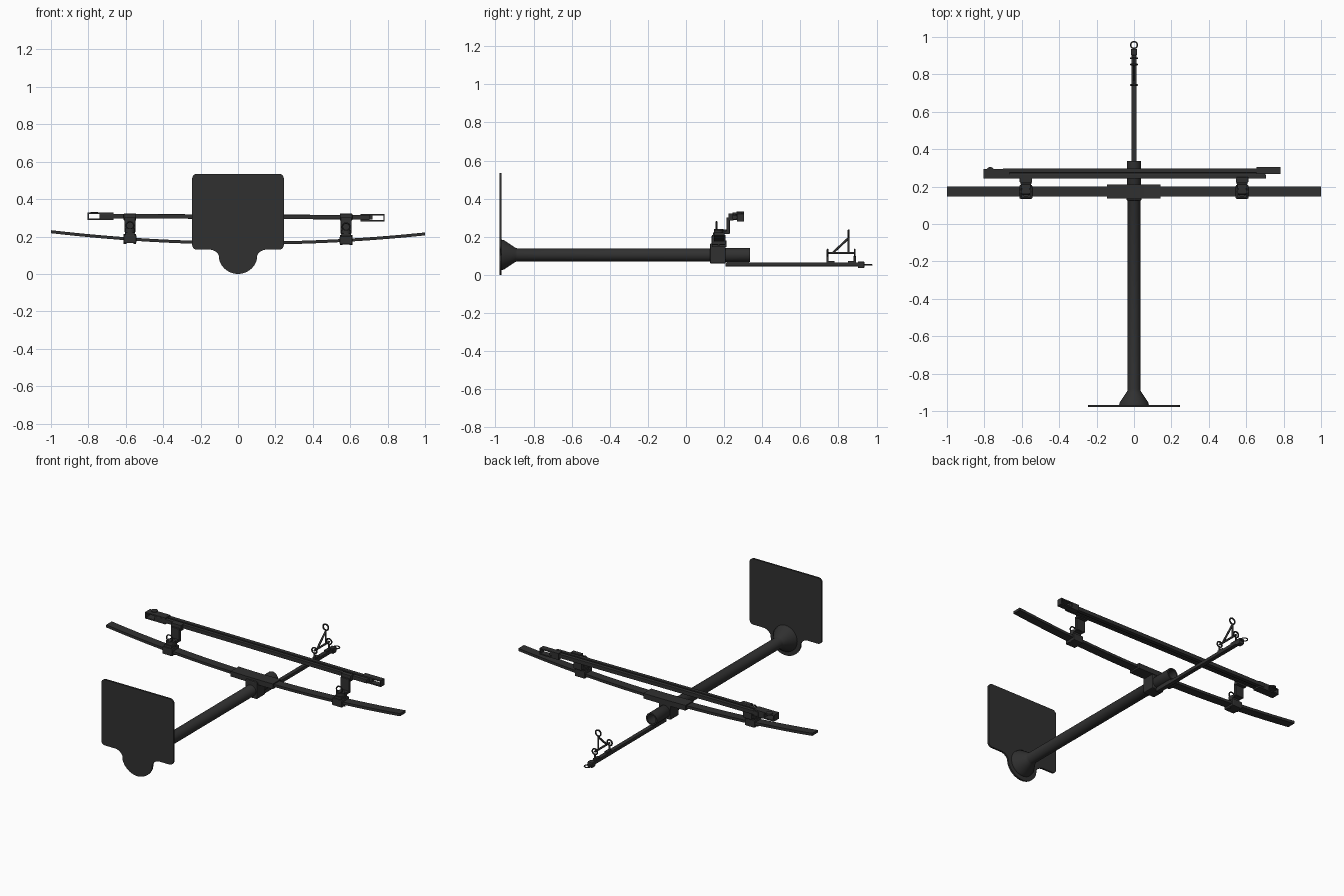
import bpy, bmesh, math
from mathutils import Vector

if "Cube" in bpy.data.objects:
    bpy.data.objects.remove(bpy.data.objects["Cube"])

dark = bpy.data.materials.new("dark_grey")
dark.diffuse_color = (0.03, 0.03, 0.03, 1)
dark.use_nodes = True
dark.node_tree.nodes["Principled BSDF"].inputs["Base Color"].default_value = dark.diffuse_color


def finish(name, bm, smooth=False, bevel=0):
    bmesh.ops.recalc_face_normals(bm, faces=bm.faces)
    me = bpy.data.meshes.new(name)
    bm.to_mesh(me)
    bm.free()
    me.materials.append(dark)
    ob = bpy.data.objects.new(name, me)
    bpy.context.collection.objects.link(ob)
    if bevel:
        m = ob.modifiers.new("bevel", 'BEVEL')
        m.width, m.segments = bevel, 2
    if smooth:
        bpy.ops.object.select_all(action='DESELECT')
        ob.select_set(True)
        bpy.context.view_layer.objects.active = ob
        bpy.ops.object.shade_smooth_by_angle(angle=math.radians(35))
    return ob


def box(name, x, y, z, bevel=0.002):
    bm = bmesh.new()
    bmesh.ops.create_cube(bm, size=1)
    for v in bm.verts:
        v.co = [(r[0] + r[1]) / 2 + c * (r[1] - r[0]) for r, c in zip((x, y, z), v.co)]
    return finish(name, bm, bevel=bevel)


def rod(name, a, b, r, n=16):
    a, b = Vector(a), Vector(b)
    bm = bmesh.new()
    bmesh.ops.create_cone(bm, cap_ends=True, segments=n, radius1=r, radius2=r, depth=(b - a).length)
    q = Vector((0, 0, 1)).rotation_difference(b - a)
    for v in bm.verts:
        v.co = (a + b) / 2 + q @ v.co
    return finish(name, bm, True)


def lathe_y(name, pts, zc, n=40):
    """Revolve (y, radius) points about the y axis at height zc."""
    bm = bmesh.new()
    rings = [[bm.verts.new((r * math.cos(math.tau * i / n), y, zc + r * math.sin(math.tau * i / n)))
              for i in range(n)] for y, r in pts]
    for p, q in zip(rings, rings[1:] + rings[:1]):
        for i in range(n):
            bm.faces.new((p[i], p[(i + 1) % n], q[(i + 1) % n], q[i]))
    return finish(name, bm, True)


def ring(name, c, R, r, flat=False, n=28, k=8):
    """Torus facing y, or lying flat."""
    bm = bmesh.new()
    vs = []
    for i in range(n):
        a = math.tau * i / n
        for j in range(k):
            b = math.tau * j / k
            d = R + r * math.cos(b)
            u, v, w = d * math.cos(a), d * math.sin(a), r * math.sin(b)
            vs.append(bm.verts.new(Vector(c) + Vector((u, v, w) if flat else (u, w, v))))
    for i in range(n):
        for j in range(k):
            i2, j2 = (i + 1) % n, (j + 1) % k
            bm.faces.new((vs[i * k + j], vs[i2 * k + j], vs[i2 * k + j2], vs[i * k + j2]))
    return finish(name, bm, True)


def arc(cx, cz, r, a0, a1, n=8):
    return [(cx + r * math.cos(math.radians(a0 + (a1 - a0) * i / n)),
             cz + r * math.sin(math.radians(a0 + (a1 - a0) * i / n))) for i in range(n + 1)]


# front plate: rounded square flowing into a round tab
half = arc(0, 0.105, 0.105, 270, 342, 12) + arc(0.152, 0.075, 0.055, 155, 90, 8)
half += arc(0.22, 0.155, 0.025, 270, 360, 6) + arc(0.22, 0.51, 0.025, 0, 90, 6)
outline = half + [(-x, z) for x, z in reversed(half[1:])]
bm = bmesh.new()
f = bm.faces.new([bm.verts.new((x, -0.979, z)) for x, z in outline])
ext = bmesh.ops.extrude_face_region(bm, geom=[f])["geom"]
bmesh.ops.translate(bm, vec=(0, 0.011, 0), verts=[v for v in ext if isinstance(v, bmesh.types.BMVert)])
finish("front_plate", bm)

# main tube with flared foot and open rear end
lathe_y("main_tube", [(-0.97, 0.001), (-0.97, 0.08), (-0.955, 0.077), (-0.895, 0.037), (-0.885, 0.034),
                      (0.20, 0.034), (0.205, 0.037), (0.336, 0.037), (0.336, 0.028), (0.24, 0.028),
                      (0.24, 0.001)], 0.105)


# curved cross limb
def limb_z(x):
    return 0.165 + 0.055 * x * x - 0.006 * x


def limb(name, x0, x1, y0, y1, t0, t1, n):
    bm = bmesh.new()
    rows = []
    for i in range(n + 1):
        x = x0 + (x1 - x0) * i / n
        z = limb_z(x)
        rows.append([bm.verts.new(p) for p in ((x, y0, z + t0), (x, y1, z + t0), (x, y1, z + t1), (x, y0, z + t1))])
    for p, q in zip(rows, rows[1:]):
        for j in range(4):
            bm.faces.new((p[j], p[(j + 1) % 4], q[(j + 1) % 4], q[j]))
    bm.faces.new(rows[0])
    bm.faces.new(rows[-1])
    return finish(name, bm, True)


limb("cross_limb", -1, 1, 0.147, 0.201, -0.008, 0.008, 48)
limb("limb_sleeve", -0.145, 0.142, 0.136, 0.212, -0.018, 0.014, 8)
box("limb_saddle", (-0.04, 0.04), (0.126, 0.208), (0.06, 0.165), 0.006)

# two bracket towers that carry the sight bar
for side, cx in (("left", -0.578), ("right", 0.578)):
    z = limb_z(cx)
    box(side + "_clamp", (cx - 0.034, cx + 0.034), (0.135, 0.208), (z - 0.022, z + 0.022), 0.004)
    box(side + "_clamp_cap", (cx - 0.025, cx + 0.025), (0.142, 0.2), (z + 0.02, z + 0.036))
    rod(side + "_swivel", (cx, 0.172, z + 0.03), (cx, 0.172, z + 0.055), 0.026, 24)
    box(side + "_arm_foot", (cx - 0.026, cx + 0.026), (0.19, 0.228), (z + 0.034, z + 0.05))
    box(side + "_arm", (cx - 0.029, cx + 0.029), (0.212, 0.23), (z + 0.036, 0.302))
    box(side + "_arm_head", (cx - 0.033, cx + 0.033), (0.222, 0.25), (0.286, 0.322))
    ring(side + "_thumb_ring", (cx, 0.16, z + 0.072), 0.02, 0.004)
    for dx in (-0.026, 0.026):
        rod(side + "_clamp_bolt", (cx + dx, 0.172, z - 0.026), (cx + dx, 0.172, z + 0.028), 0.007, 12)

# sight bar: two rails joined by a thin web
for name, x0, x1, y0, y1 in (("front_rail", -0.74, 0.706, 0.243, 0.265), ("rear_rail", -0.70, 0.72, 0.274, 0.298)):
    ob = box(name, (x0, x1), (y0, y1), (-0.012, 0.012))
    ob.location.z, ob.rotation_euler.y = 0.306, 0.004
web = box("rail_web", (-0.70, 0.70), (0.255, 0.285), (-0.007, 0.007))
web.location.z, web.rotation_euler.y = 0.306, 0.004

# open fork frames at both ends of the bar
for side, s, xo, xi, xs, y, zc in (("left", -1, 0.804, 0.738, 0.665, (0.244, 0.294), 0.308),
                                   ("right", 1, 0.784, 0.704, 0.655, (0.268, 0.304), 0.301)):
    for tag, a, b, z0, z1 in (("top", xs, xo, 0.012, 0.020), ("bottom", xs, xo, -0.020, -0.012),
                              ("tip", xo - 0.007, xo, -0.02, 0.02), ("body", xs, xi, -0.02, 0.02)):
        box(side + "_fork_" + tag, sorted((s * a, s * b)), y, (zc + z0, zc + z1), 0.001)
rod("left_fork_knob", (-0.768, 0.285, 0.322), (-0.768, 0.285, 0.332), 0.02, 20)

# lower rear rail with end block and eye
box("rear_rail_lower", (-0.013, 0.013), (0.206, 0.925), (0.045, 0.066), 0.003)
box("rail_mount", (-0.013, 0.013), (0.215, 0.33), (0.06, 0.075))
box("rail_end_block", (-0.016, 0.016), (0.902, 0.936), (0.036, 0.07), 0.004)
ring("end_eye", (0, 0.957, 0.053), 0.018, 0.0035, True)

# rear ring guides: two standing loops, a link bar and a raised loop
for name, y in (("front_guide", 0.743), ("back_guide", 0.886)):
    ring(name + "_loop", (0, y, 0.116), 0.017, 0.0045)
    rod(name + "_post", (0, y, 0.06), (0, y, 0.1), 0.006)
    d = 0.02 if y < 0.8 else -0.02
    box(name + "_base", (-0.011, 0.011), sorted((y - d * 0.3, y + d * 1.8)), (0.06, 0.074))
rod("guide_link", (0, 0.743, 0.115), (0, 0.886, 0.115), 0.006)
rod("guide_strut", (0, 0.772, 0.117), (0, 0.85, 0.19), 0.006)
rod("raised_post", (0, 0.853, 0.115), (0, 0.853, 0.2), 0.0055)
ring("raised_loop", (0, 0.853, 0.217), 0.018, 0.0045)
